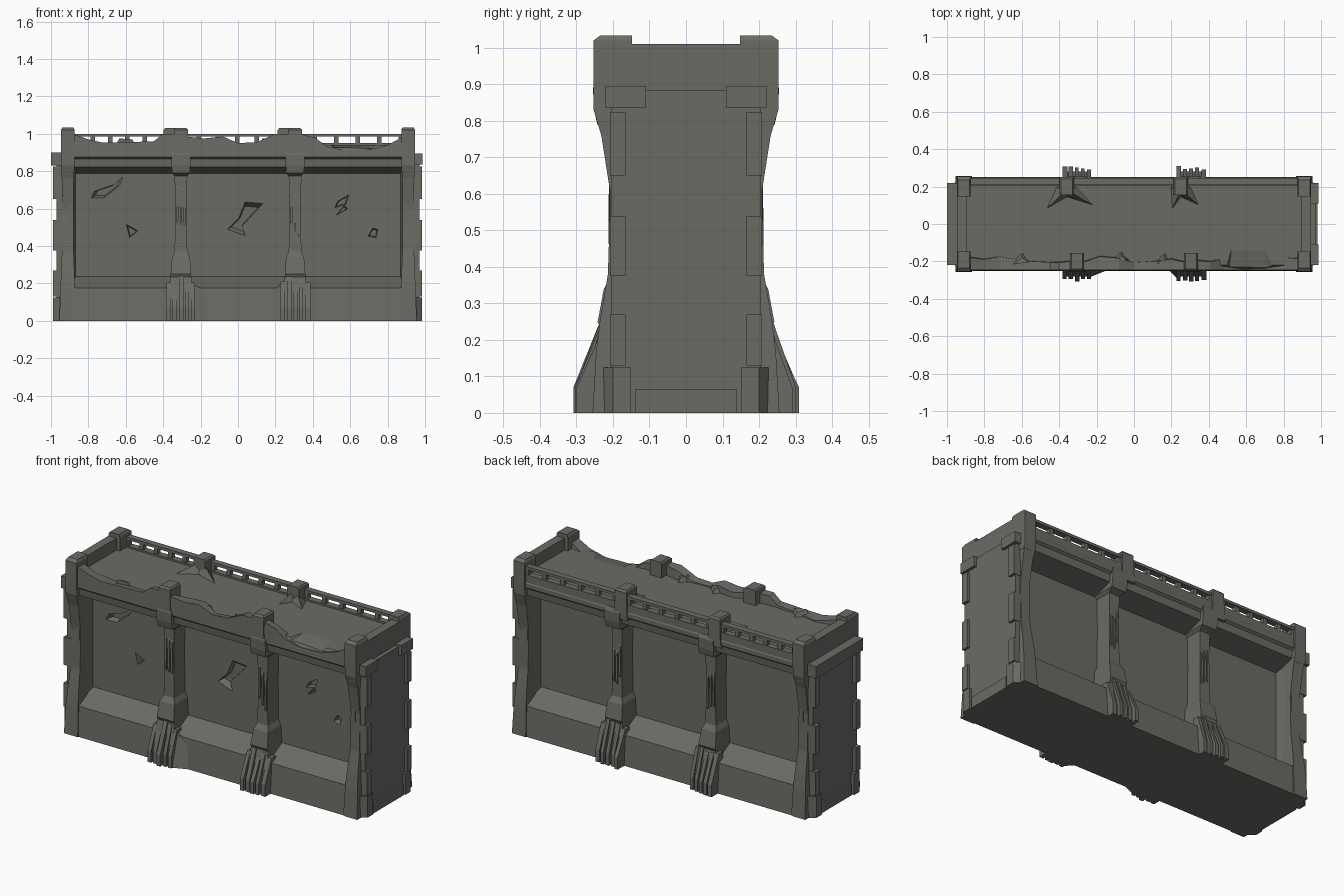
import bpy, bmesh, random
from mathutils import Vector

random.seed(4)
old = bpy.data.objects.get("Cube")
if old:
    bpy.data.objects.remove(old, do_unlink=True)

stone = bpy.data.materials.new("grey_stone")
stone.use_nodes = True
GREY = (0.145, 0.145, 0.131, 1)
stone.diffuse_color = GREY
stone.node_tree.nodes["Principled BSDF"].inputs["Base Color"].default_value = GREY
DECK = 0.94
PANEL = 0.105


def make(name, rings):
    """Skin a stack of equal rings and cap both ends."""
    bm = bmesh.new()
    loops = [[bm.verts.new(p) for p in ring] for ring in rings]
    n = len(loops[0])
    for a, b in zip(loops, loops[1:]):
        for i in range(n):
            j = (i + 1) % n
            bm.faces.new((a[i], a[j], b[j], b[i]))
    bm.faces.new(loops[0])
    bm.faces.new(loops[-1])
    bmesh.ops.recalc_face_normals(bm, faces=bm.faces)
    mesh = bpy.data.meshes.new(name)
    bm.to_mesh(mesh)
    bm.free()
    mesh.materials.append(stone)
    ob = bpy.data.objects.new(name, mesh)
    bpy.context.collection.objects.link(ob)
    return ob


def prism_x(name, yz, x0, x1):
    return make(name, [[(x, y, z) for y, z in yz] for x in (x0, x1)])


def prism_z(name, xy, z0, z1):
    return make(name, [[(x, y, z) for x, y in xy] for z in (z0, z1)])


def box(name, x0, x1, y0, y1, z0, z1):
    return prism_x(name, [(y0, z0), (y1, z0), (y1, z1), (y0, z1)], x0, x1)


def column(name, x, side, inner, sections):
    """Stack of rectangles (height, half width, outer depth) against the wall."""
    rings = []
    for z, h, d in sections:
        rings.append([(x - h, side * inner, z), (x + h, side * inner, z),
                      (x + h, side * d, z), (x - h, side * d, z)])
    return make(name, rings)


# Wall core: sloped plinth, deep panel, cornice and raised deck
half = [(0.25, 0), (0.238, 0.175), (PANEL, 0.238), (PANEL, 0.788), (0.228, 0.822),
        (0.234, 0.865), (0.247, 0.875), (0.247, 0.9), (0.22, DECK)]
core = prism_x("wall_core", half + [(-y, z) for y, z in reversed(half)], -0.94, 0.94)

# Chipped holes in the front panels, and a worn hollow in the deck edge
chips = [
    [(-0.8, 0.65), (-0.72, 0.65), (-0.62, 0.73), (-0.6, 0.78), (-0.66, 0.73), (-0.78, 0.69)],
    [(-0.6, 0.52), (-0.53, 0.48), (-0.58, 0.44)],
    [(-0.07, 0.48), (0.04, 0.44), (0.02, 0.5), (0.15, 0.64), (0.04, 0.65), (0, 0.55)],
    [(0.51, 0.6), (0.58, 0.62), (0.6, 0.68), (0.53, 0.64)],
    [(0.52, 0.56), (0.59, 0.6), (0.57, 0.62)],
    [(0.69, 0.45), (0.74, 0.44), (0.75, 0.49), (0.72, 0.5)],
]
cutters = []
for outline in chips:
    mid = sum((Vector(p) for p in outline), Vector((0, 0))) / len(outline)
    inner = [Vector(p).lerp(mid, 0.35) for p in outline]
    cutters.append(make("chip_cutter", [[(x, -PANEL - 0.02, z) for x, z in outline],
                                        [(p.x, -PANEL + 0.03, p.y) for p in inner]]))
cutters.append(make("hollow_cutter", [
    [(0.42, -0.3, 1), (0.5, -0.3, 0.915), (0.72, -0.3, 0.905), (0.84, -0.3, 1)],
    [(0.46, -0.14, 1), (0.52, -0.14, DECK), (0.7, -0.14, DECK), (0.8, -0.14, 1)]]))
for cutter in cutters:
    cutter.hide_render = True
    mod = core.modifiers.new("chip", 'BOOLEAN')
    mod.operation = 'DIFFERENCE'
    mod.object = cutter
    mod.solver = 'EXACT'
    bpy.context.view_layer.objects.active = core
    bpy.ops.object.modifier_apply(modifier=mod.name)
    bpy.data.objects.remove(cutter, do_unlink=True)

# Pilasters with fluted feet, parapet posts and corner columns, on both faces
pilaster = [(0, 0.07, 0.28), (0.07, 0.07, 0.28), (0.235, 0.055, 0.235), (0.25, 0.055, 0.242),
            (0.34, 0.048, 0.225), (0.37, 0.034, 0.207), (0.6, 0.03, 0.203), (0.775, 0.034, 0.206),
            (0.79, 0.048, 0.243), (0.83, 0.05, 0.252), (0.89, 0.05, 0.255), (0.91, 0.04, 0.245)]
post = [(0.86, 0.045, 0.252), (0.93, 0.038, 0.252), (1.02, 0.038, 0.25), (1.03, 0.03, 0.24)]
corner = [(0, 0.045, 0.256), (0.17, 0.04, 0.246), (0.25, 0.036, 0.236), (0.38, 0.031, 0.214),
          (0.6, 0.03, 0.207), (0.76, 0.032, 0.232), (0.83, 0.037, 0.253), (0.9, 0.037, 0.254),
          (1.02, 0.037, 0.254), (1.034, 0.03, 0.235)]
PILLARS = (-0.305, 0.305)
for side, face, shift in ((-1, "front", 0), (1, "back", -0.055)):
    for x in PILLARS:
        column(face + "_pilaster", x, side, PANEL - 0.01, pilaster)
        column(face + "_post", x + shift, side, 0.155, post)
        for i in range(5):
            rx = x - 0.066 + i * 0.033
            d = random.uniform(0.29, 0.31)
            top = random.uniform(0.2, 0.25)
            yz = [(0.2, 0), (d, 0), (d, 0.07), (0.24, top), (0.2, top)]
            prism_x(face + "_flute", [(side * y, z) for y, z in yz],
                    rx - 0.011, rx + random.uniform(0.008, 0.016))
        # Broken ridges on the shaft
        for i in range(3):
            rx = x - 0.02 + i * 0.02
            z = random.uniform(0.38, 0.5)
            prism_x(face + "_shaft_ridge",
                    [(side * 0.19, z), (side * 0.213, z + 0.05), (side * 0.209, z + 0.22),
                     (side * 0.19, z + 0.27)], rx - 0.006, rx + 0.006)
    for end in (-1, 1):
        column(face + "_corner_column", end * 0.91, side, 0.148, corner)
        # Splayed inner edge of the end panels
        prism_z(face + "_panel_splay",
                [(end * 0.91, side * 0.095), (end * 0.91, side * 0.21), (end * 0.885, side * 0.21),
                 (end * 0.868, side * 0.095)], 0.2, 0.81)

# Pointed spurs spreading over the deck from the back posts
for x, left, right in ((-0.36, 0.12, 0.16), (0.25, 0.05, 0.11)):
    base = [(-0.06, 0.2), (-left, 0.07), (0, 0.14), (right, 0.09), (0.06, 0.2)]
    make("deck_spur", [[(x + dx, y, DECK - 0.01) for dx, y in base],
                       [(x + dx * 0.2, 0.15 + y * 0.15, 0.99) for dx, y in base]])

# Ends: slab, corner quoins, kerb and low parapet
for end, reach in ((-1, 0.99), (1, 0.985)):
    box("end_slab", end * 0.9, end * 0.97, -0.205, 0.205, 0, 0.885)
    box("end_parapet", end * 0.895, end * 0.947, -0.245, 0.245, 0.8, 1.01)
    for side in (-1, 1):
        for z0, z1 in ((0.13, 0.27), (0.375, 0.54), (0.65, 0.825)):
            box("quoin", end * 0.93, end * reach, side * 0.166, side * 0.208, z0, z1)
        prism_z("end_foot", [(end * 0.93, side * 0.15), (end * reach, side * 0.15),
                             (end * reach, side * 0.2), (end * 0.94, side * 0.235)], 0, 0.125)
    box("end_kerb", end * 0.95, end * 0.98, -0.14, 0.14, 0, 0.065)
box("left_out_beam", -1.0, -0.94, -0.22, 0.22, 0.83, 0.9)
for side in (-1, 1):
    box("right_out_beam", 0.94, 0.987, side * 0.11, side * 0.22, 0.835, 0.895)

# Back parapet: kerb, top rail and short balusters in three bays
BAYS = ((-0.885, -0.39), (-0.33, 0.22), (0.28, 0.885))
for x0, x1 in BAYS:
    box("back_kerb", x0, x1, 0.205, 0.243, 0.89, 0.95)
    box("back_rail", x0, x1, 0.208, 0.245, 0.984, 1.0)
    for i in range(6):
        x = x0 + 0.015 + (x1 - x0 - 0.03) * i / 5
        box("back_baluster", x - 0.012, x + 0.012, 0.212, 0.24, 0.94, 0.99)

# Broken front parapet, as a ragged outline in each bay
tops = [
    [(-0.885, 1.0), (-0.8, 0.97), (-0.72, 0.952), (-0.58, 0.955), (-0.45, 0.96), (-0.4, 1.0), (-0.33, 1.0)],
    [(-0.28, 0.985), (-0.18, 0.975), (-0.08, 0.985), (0, 0.95), (0.1, 0.955), (0.2, 1.0), (0.28, 1.0)],
    [(0.33, 1.0), (0.41, 0.98), (0.48, 0.93), (0.58, 0.91), (0.7, 0.915), (0.8, 0.94), (0.885, 0.985)],
]
for top in tops:
    rings = []
    for x, z in top:
        t = random.uniform(0.165, 0.2)
        rings.append([(x, -0.248, 0.88), (x, -0.245, z), (x, -t - 0.008, z - 0.006), (x, -t, 0.88)])
    make("front_broken_parapet", rings)

# Rubble piled against the front parapet
for x, y, r in ((-0.6, -0.18, 0.07), (-0.07, -0.17, 0.06), (0.16, -0.18, 0.06), (-0.2, -0.19, 0.05)):
    make("deck_rubble", [[(x - r, y - r / 2, 0.9), (x + r, y - r / 3, 0.9), (x + r / 4, y + r, 0.9)],
                         [(x - r / 2, y - r / 2, 0.975), (x + r / 2, y - r / 3, 0.97), (x, y, 0.96)]])

# Fallen slabs leaning on the front plinth by the pilasters
for x, w in ((-0.2, 0.05), (0.21, -0.02)):
    make("plinth_shard", [[(x - w, -0.2, 0), (x - w, -0.29, 0), (x - w, -0.235, 0.2)],
                          [(x + w, -0.2, 0), (x + w, -0.25, 0), (x + w, -0.235, 0.15)]])
